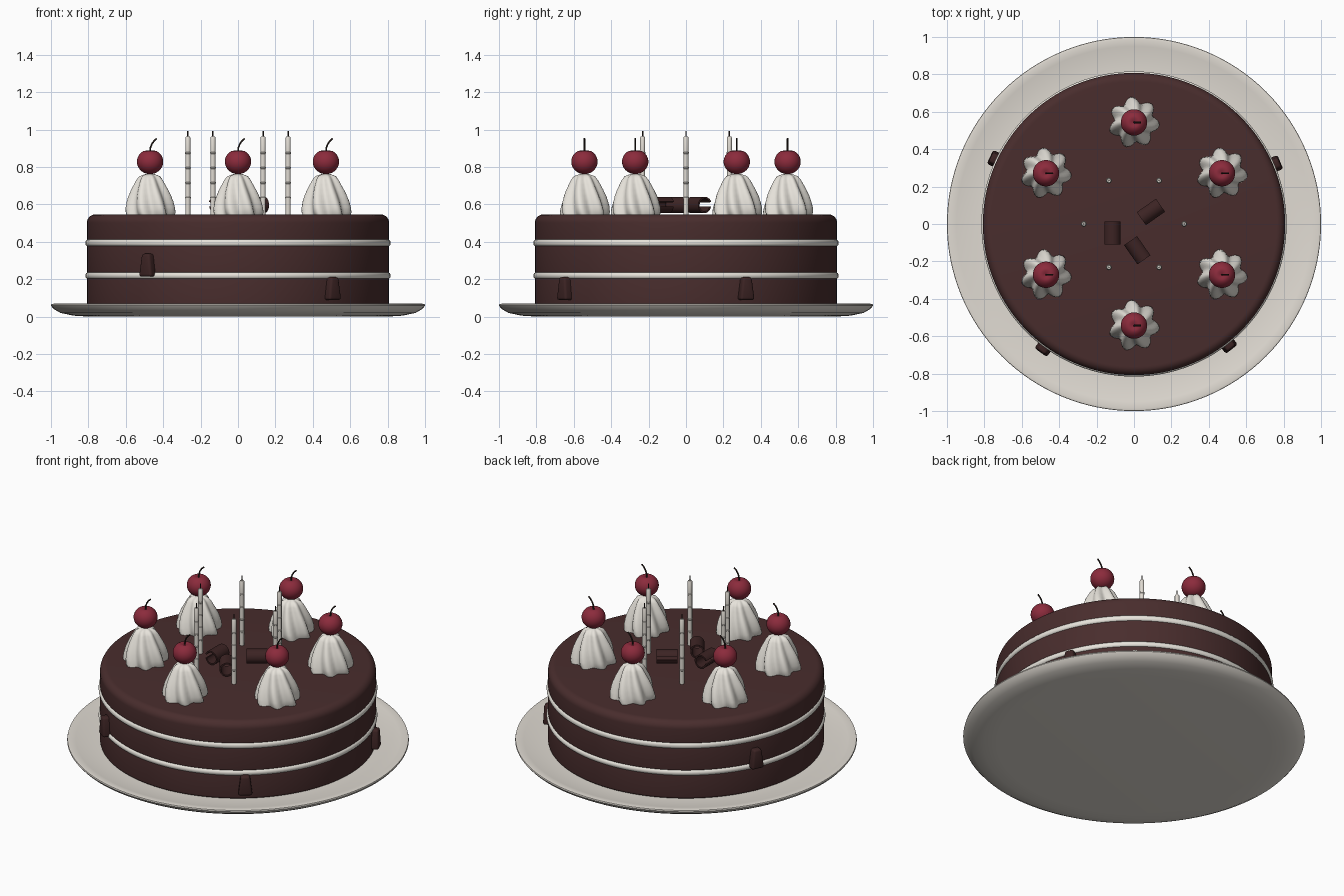
import bpy, bmesh, math
from mathutils import Vector, Matrix

if "Cube" in bpy.data.objects:
    bpy.data.objects.remove(bpy.data.objects["Cube"])

def mat(name, r, g, b):
    m = bpy.data.materials.new(name)
    m.diffuse_color = (r, g, b, 1)
    m.use_nodes = True
    m.node_tree.nodes["Principled BSDF"].inputs["Base Color"].default_value = m.diffuse_color
    return m

CHOC = mat("chocolate cake", 0.066, 0.026, 0.026)
DARK = mat("dark chocolate", 0.045, 0.017, 0.017)
CREAM = mat("whipped cream", 0.80, 0.77, 0.71)
PLATE = mat("plate ceramic", 0.75, 0.71, 0.65)
CANDLE = mat("candle wax", 0.74, 0.70, 0.64)
CHERRY = mat("cherry red", 0.26, 0.024, 0.045)
BLACK = mat("stem and wick", 0.025, 0.015, 0.012)

def finish(name, bm, m, loc=(0, 0, 0), rot=0.0, angle=40):
    bmesh.ops.recalc_face_normals(bm, faces=bm.faces)
    me = bpy.data.meshes.new(name)
    bm.to_mesh(me)
    bm.free()
    me.materials.append(m)
    for p in me.polygons:
        p.use_smooth = True
    me.set_sharp_from_angle(angle=math.radians(angle))
    ob = bpy.data.objects.new(name, me)
    ob.location = loc
    ob.rotation_euler = (0, 0, rot)
    bpy.context.collection.objects.link(ob)
    return ob

def lathe(name, prof, m, n=96, loc=(0, 0, 0), mod=None, angle=40):
    """Spin (radius, z) profile; mod(angle, row fraction) scales the radius."""
    bm = bmesh.new()
    rings = []
    for i, (r, z) in enumerate(prof):
        ring = []
        for k in range(n):
            a = 2 * math.pi * k / n
            s = r * (mod(a, i / (len(prof) - 1)) if mod else 1)
            ring.append(bm.verts.new((s * math.cos(a), s * math.sin(a), z)))
        rings.append(ring)
    for p, q in zip(rings, rings[1:]):
        for k in range(n):
            bm.faces.new((p[k], p[(k + 1) % n], q[(k + 1) % n], q[k]))
    bm.faces.new(rings[0][::-1])
    bm.faces.new(rings[-1])
    return finish(name, bm, m, loc, angle=angle)

def rounded(r, z0, z1, b0, b1, steps=6):
    """Profile of a disc with rounded bottom and top edges."""
    out = []
    for i in range(steps + 1):
        t = math.pi / 2 * i / steps
        out.append((r - b0 + b0 * math.sin(t), z0 + b0 - b0 * math.cos(t)))
    for i in range(steps + 1):
        t = math.pi / 2 * i / steps
        out.append((r - b1 + b1 * math.cos(t), z1 - b1 + b1 * math.sin(t)))
    return out

def tube(name, pts, rad, m, loc):
    cu = bpy.data.curves.new(name, 'CURVE')
    cu.dimensions = '3D'
    cu.bevel_depth = rad
    cu.bevel_resolution = 2
    cu.use_fill_caps = True
    sp = cu.splines.new('POLY')
    sp.points.add(len(pts) - 1)
    for p, c in zip(sp.points, pts):
        p.co = (*c, 1)
    cu.materials.append(m)
    ob = bpy.data.objects.new(name, cu)
    ob.location = loc
    bpy.context.collection.objects.link(ob)

# plate with shallow dish
lathe("plate", [(0.80, 0), (0.88, 0.005), (0.95, 0.02), (0.985, 0.04), (1.0, 0.058),
                (0.998, 0.066), (0.985, 0.069), (0.95, 0.063), (0.89, 0.054), (0.82, 0.05),
                (0.5, 0.05)], PLATE, 128, angle=50)

# sponge layers and cream fillings
lathe("bottom_layer", rounded(0.808, 0.05, 0.212, 0.015, 0.015), CHOC, 128)
lathe("middle_layer", rounded(0.808, 0.228, 0.386, 0.015, 0.015), CHOC, 128)
lathe("top_layer", rounded(0.808, 0.402, 0.546, 0.015, 0.045, 8), CHOC, 128)
lathe("lower_filling", rounded(0.816, 0.200, 0.238, 0.018, 0.018), CREAM, 128)
lathe("upper_filling", rounded(0.816, 0.374, 0.414, 0.018, 0.018), CREAM, 128)

TOP = 0.545

# piped cream dollops with cherries
def flute(a, t):
    return 1 + (0.14 - 0.03 * t) * math.cos(7 * (a + 0.5 * t) + 0.4)

DOLLOP = [(0.118, 0), (0.121, 0.015), (0.119, 0.04), (0.113, 0.07), (0.104, 0.10),
          (0.092, 0.13), (0.078, 0.16), (0.066, 0.185), (0.052, 0.205), (0.02, 0.218)]
CH = [(0.07 * math.sin(t) + 0.0005, -0.066 * math.cos(t) - 0.014 * max(0, math.cos(t)) ** 0 * math.exp(-(math.pi - t) ** 2 * 12))
      for t in [math.pi * i / 18 for i in range(19)]]
for i in range(6):
    a = math.radians(30 + 60 * i)
    x, y = 0.543 * math.cos(a), 0.543 * math.sin(a)
    lathe(f"cream_dollop_{i+1}", DOLLOP, CREAM, 70, (x, y, TOP), flute, 60)
    lathe(f"cherry_{i+1}", CH, CHERRY, 32, (x, y, 0.828), angle=60)
    tube(f"cherry_stem_{i+1}", [(0, 0, 0.045), (0.002, 0, 0.075), (0.010, 0, 0.095),
                                (0.021, 0, 0.111), (0.036, 0, 0.124)], 0.0045, BLACK, (x, y, 0.828))

# candles with thin raised rings and wicks
prof = [(0.0135, 0)]
for z in (0.09, 0.17, 0.25, 0.33):
    prof += [(0.0135, z - 0.005), (0.0155, z - 0.003), (0.0155, z + 0.003), (0.0135, z + 0.005)]
prof += [(0.0135, 0.412), (0.010, 0.418)]
for i in range(6):
    a = math.radians(60 * i)
    p = (0.268 * math.cos(a), 0.268 * math.sin(a), TOP)
    lathe(f"candle_{i+1}", prof, CANDLE, 16, p)
    tube(f"wick_{i+1}", [(0, 0, 0.41), (0, 0, 0.447)], 0.004, BLACK, p)

# rolled chocolate curls: open rolls lying on the top
def curl(name, x, y, rot, length=0.125, r=0.046, th=0.009, n=28):
    bm = bmesh.new()
    rows = []
    for k in range(n + 1):
        a = math.radians(25 + 325 * k / n)
        rr = r - 0.006 * k / n
        row = []
        for s in (rr, rr - th):
            for e in (-length / 2, length / 2):
                row.append(bm.verts.new((e, s * math.cos(a), s * math.sin(a))))
        rows.append(row)
    for p, q in zip(rows, rows[1:]):
        for i, j in ((0, 1), (1, 3), (3, 2), (2, 0)):
            bm.faces.new((p[i], p[j], q[j], q[i]))
    for p in (rows[0], rows[-1]):
        bm.faces.new((p[0], p[1], p[3], p[2]))
    finish(name, bm, DARK, (x, y, 0.595), math.radians(rot))

curl("chocolate_curl_1", 0.09, 0.065, 35)
curl("chocolate_curl_2", -0.115, -0.048, 90)
curl("chocolate_curl_3", 0.018, -0.14, -55)

# tapered chocolate chips stuck on the side
def chip(name, ang, z):
    bm = bmesh.new()
    bmesh.ops.create_cube(bm, size=1)
    for v in bm.verts:
        top = v.co.z > 0
        w = 0.052 if top else 0.084
        v.co = Vector((v.co.x * (0.06 if top else 0.07), v.co.y * w, v.co.z * 0.122))
    bmesh.ops.bevel(bm, geom=bm.edges[:], offset=0.013, segments=3, affect='EDGES', profile=0.5)
    a = math.radians(ang)
    finish(name, bm, DARK, (0.815 * math.cos(a), 0.815 * math.sin(a), z), a)

chip("side_chip_1", -52, 0.15)
chip("side_chip_2", 23, 0.15)
chip("side_chip_3", 155, 0.272)
chip("side_chip_4", 234, 0.275)
